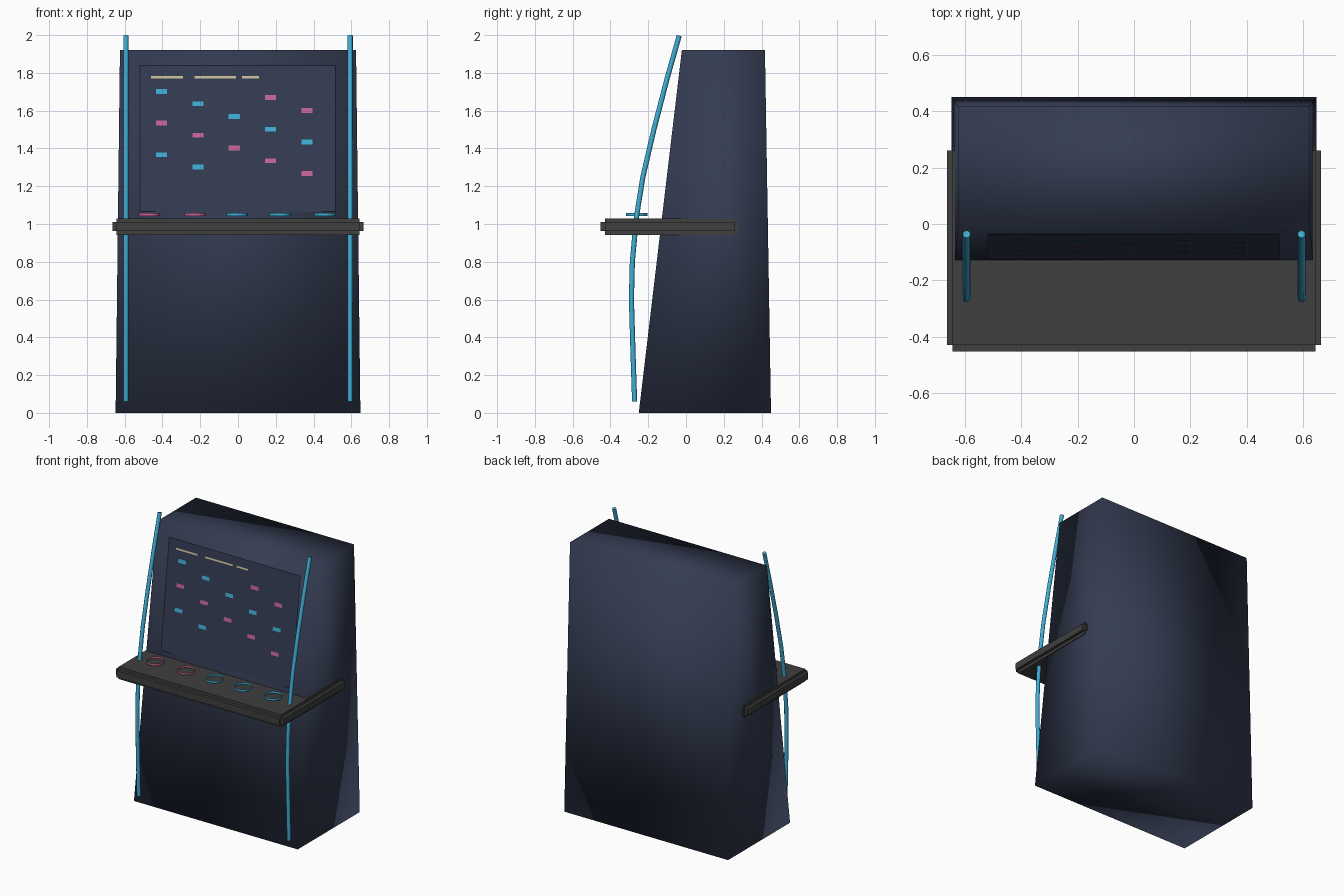
import bpy, bmesh, math
from mathutils import Vector

if "Cube" in bpy.data.objects:
    bpy.data.objects.remove(bpy.data.objects["Cube"])


def material(name, rgb):
    m = bpy.data.materials.new(name)
    m.diffuse_color = (*rgb, 1)
    m.use_nodes = True
    m.node_tree.nodes["Principled BSDF"].inputs["Base Color"].default_value = m.diffuse_color
    return m


NAVY = material("dark navy", (0.034, 0.045, 0.084))
GREY = material("charcoal grey", (0.05, 0.05, 0.05))
BLUE = material("bright blue", (0.05, 0.43, 0.67))
PINK = material("pink", (0.58, 0.13, 0.31))
CREAM = material("cream", (0.6, 0.53, 0.33))


def make(name, bm, mat, smooth=False):
    me = bpy.data.meshes.new(name)
    bm.to_mesh(me)
    bm.free()
    for p in me.polygons:
        p.use_smooth = smooth
    me.materials.append(mat)
    ob = bpy.data.objects.new(name, me)
    bpy.context.collection.objects.link(ob)
    return ob


def add_box(bm, x, y0, y1, z0, z1):
    verts = bmesh.ops.create_cube(bm, size=1)["verts"]
    for v in verts:
        v.co = (v.co.x * 2 * x, y0 + (v.co.y + .5) * (y1 - y0), z0 + (v.co.z + .5) * (z1 - z0))
    return verts


# Cabinet body: tapered block with soft shading
H = 1.92
bm = bmesh.new()
for v in add_box(bm, 0.648, -0.25, 0.45, 0, H):
    if v.co.z > 1:
        v.co.x *= 0.625 / 0.648
        v.co.y = -0.022 if v.co.y < 0 else 0.418
make("cabinet_body", bm, NAVY, True)


# Plates lying on the sloping front
SLOPE = (0.25 - 0.022) / H
NORMAL = Vector((0, -1, SLOPE)).normalized()


def plate(bm, x0, x1, z0, z1, lift):
    pts = [(x0, z0), (x1, z0), (x1, z1), (x0, z1)]
    bm.faces.new([bm.verts.new(Vector((x, -0.25 + SLOPE * z, z)) + NORMAL * lift) for x, z in pts])


bm = bmesh.new()
plate(bm, -0.52, 0.516, 1.065, 1.838, 0.003)
make("screen", bm, NAVY)

# Falling note markers: column x, top z, colours from the top down
columns = [(-0.405, 1.70, "BPB"), (-0.212, 1.636, "BPB"), (-0.02, 1.568, "BP"),
           (0.172, 1.668, "PBP"), (0.365, 1.60, "PBP")]
notes = {"B": bmesh.new(), "P": bmesh.new()}
for x, top, colours in columns:
    for i, c in enumerate(colours):
        z = top - 0.167 * i
        plate(notes[c], x - 0.03, x + 0.03, z - 0.013, z + 0.013, 0.006)
make("blue_notes", notes["B"], BLUE)
make("pink_notes", notes["P"], PINK)

# Plain status strips along the top of the screen
bm = bmesh.new()
for x0, x1 in ((-0.46, -0.29), (-0.23, -0.01), (0.02, 0.11)):
    plate(bm, x0, x1, 1.77, 1.782, 0.006)
make("status_strips", bm, CREAM)

# Control shelf: slab with a protruding edge band on every side
bm = bmesh.new()
add_box(bm, 0.643, -0.43, 0.26, 0.942, 1.03)
add_box(bm, 0.664, -0.43, 0.26, 0.962, 1.01)
add_box(bm, 0.643, -0.452, 0.277, 0.962, 1.01)
make("control_shelf", bm, GREY)

# Button rings: thin open bands
for i, x in enumerate((-0.47, -0.227, -0.005, 0.222, 0.46)):
    bm = bmesh.new()
    bmesh.ops.create_cone(bm, cap_ends=False, segments=24, radius1=0.057, radius2=0.057, depth=0.016)
    bmesh.ops.translate(bm, verts=bm.verts, vec=(x, -0.26, 1.051))
    make(f"button_ring_{i + 1}", bm, PINK if i < 2 else BLUE, True)

# Curved light tubes on both sides
path = [(-0.272, 0.06), (-0.28, 0.3), (-0.289, 0.6), (-0.284, 0.8), (-0.262, 1.04),
        (-0.228, 1.25), (-0.17, 1.5), (-0.1, 1.77), (-0.036, 1.997)]
for side in (-1, 1):
    bm = bmesh.new()
    rings = []
    for i, (y, z) in enumerate(path):
        a, b = path[max(i - 1, 0)], path[min(i + 1, len(path) - 1)]
        across = Vector((0, b[1] - a[1], a[0] - b[0])).normalized()
        centre = Vector((side * 0.594, y, z))
        rings.append([bm.verts.new(centre + 0.0135 * (Vector((math.cos(t), 0, 0)) + across * math.sin(t)))
                      for t in (k * math.tau / 12 for k in range(12))])
    for r, s in zip(rings, rings[1:]):
        for k in range(12):
            bm.faces.new((r[k], r[(k + 1) % 12], s[(k + 1) % 12], s[k]))
    bm.faces.new(rings[0][::-1])
    bm.faces.new(rings[-1])
    ob = make("light_tube_" + ("left" if side < 0 else "right"), bm, BLUE)
    bpy.context.view_layer.objects.active = ob
    ob.select_set(True)
    bpy.ops.object.shade_smooth_by_angle(angle=math.radians(50))
    ob.select_set(False)
